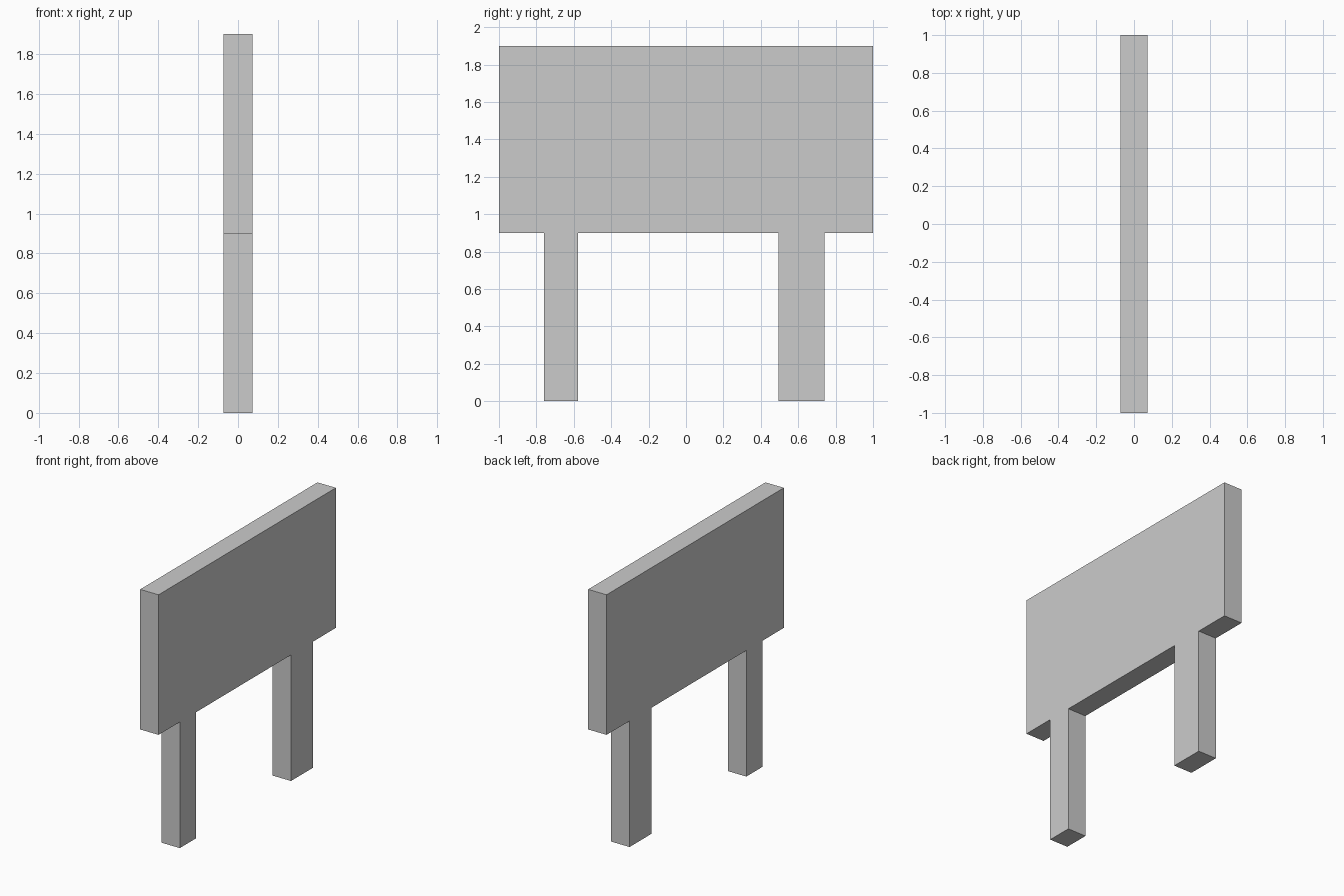
import bpy
import bmesh

if "Cube" in bpy.data.objects:
    bpy.data.objects.remove(bpy.data.objects["Cube"])

THICKNESS = 0.145
PANEL_BOTTOM, PANEL_TOP = 0.9, 1.9
LEGS = [(-0.76, -0.577), (0.494, 0.74)]  # y ranges of the two posts

# Side outline (y, z): along the underside, down and up each leg, over the panel
outline = [(-1, PANEL_BOTTOM)]
for y0, y1 in LEGS:
    outline += [(y0, PANEL_BOTTOM), (y0, 0), (y1, 0), (y1, PANEL_BOTTOM)]
outline += [(1, PANEL_BOTTOM), (1, PANEL_TOP), (-1, PANEL_TOP)]

# Sign board with its two legs, extruded across x as one solid
bm = bmesh.new()
face = bm.faces.new([bm.verts.new((-THICKNESS / 2, y, z)) for y, z in outline])
extruded = bmesh.ops.extrude_face_region(bm, geom=[face])["geom"]
verts = [g for g in extruded if isinstance(g, bmesh.types.BMVert)]
bmesh.ops.translate(bm, verts=verts, vec=(THICKNESS, 0, 0))
bmesh.ops.recalc_face_normals(bm, faces=bm.faces)

mesh = bpy.data.meshes.new("board_with_legs")
bm.to_mesh(mesh)
bm.free()
bpy.context.collection.objects.link(bpy.data.objects.new("board_with_legs", mesh))
